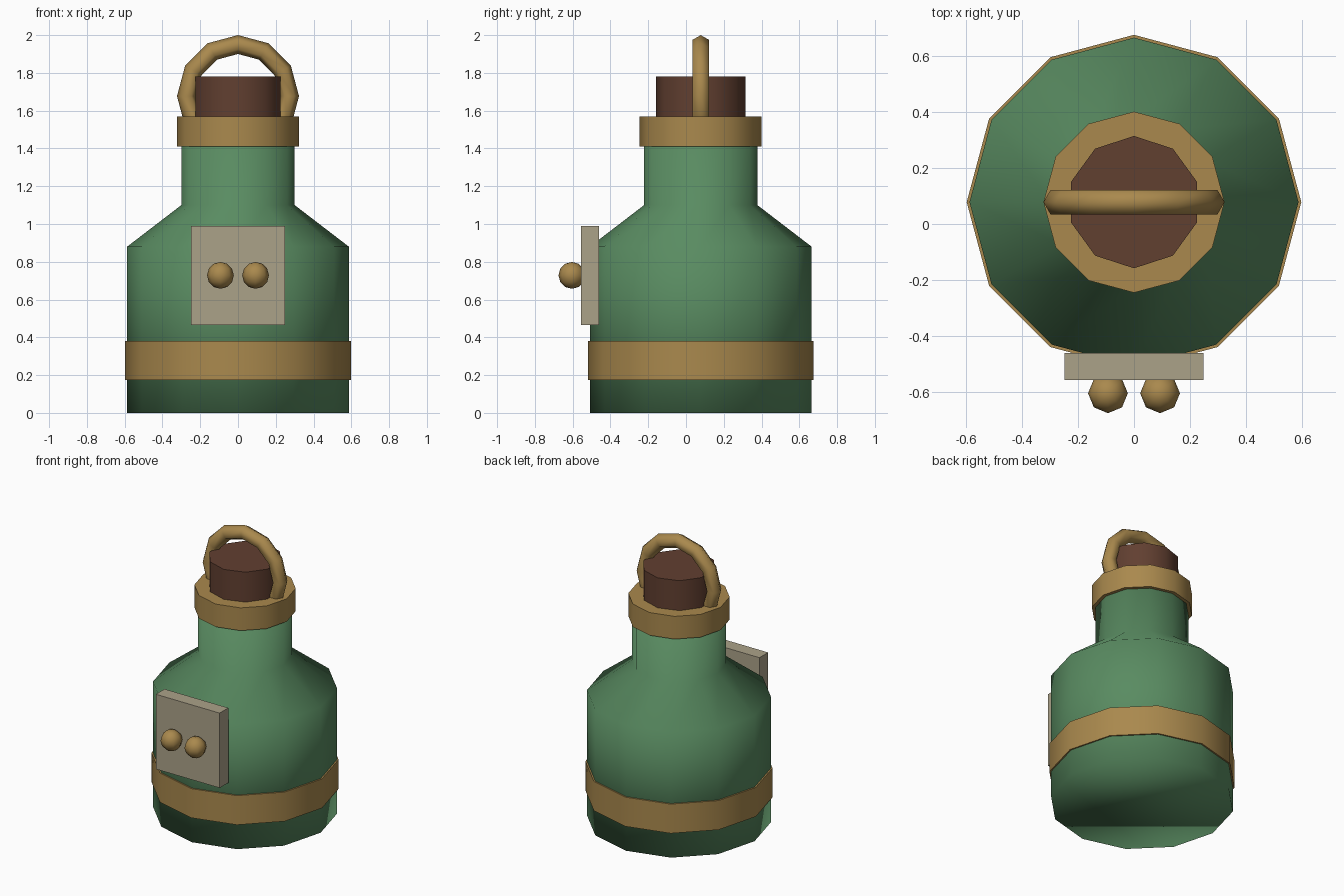
import bpy, bmesh, math

if "Cube" in bpy.data.objects:
    bpy.data.objects.remove(bpy.data.objects["Cube"])

CY = 0.078  # bottle axis offset in y


def material(name, rgb):
    m = bpy.data.materials.new(name)
    m.diffuse_color = (*rgb, 1)
    m.use_nodes = True
    m.node_tree.nodes["Principled BSDF"].inputs["Base Color"].default_value = m.diffuse_color
    return m


GLASS = material("green_glass", (0.10, 0.26, 0.12))
BRASS = material("brass", (0.40, 0.25, 0.075))
CORK = material("cork_brown", (0.12, 0.05, 0.03))
PAPER = material("label_beige", (0.41, 0.36, 0.25))


def finish(ob, name, mat, smooth=None):
    ob.name = name
    ob.data.materials.append(mat)
    if smooth:
        bpy.ops.object.shade_smooth_by_angle(angle=math.radians(smooth))
    return ob


def cylinder(name, sides, radius, z0, z1, mat):
    bpy.ops.mesh.primitive_cylinder_add(vertices=sides, radius=radius, depth=z1 - z0,
                                        location=(0, CY, (z0 + z1) / 2))
    return finish(bpy.context.object, name, mat, 40)


# bottle: a lathed 12-sided profile, smooth all over
profile = [(0.587, 0), (0.587, 0.88), (0.30, 1.10), (0.30, 1.50)]
bm = bmesh.new()
rings = [[bm.verts.new((r * math.cos(i * math.tau / 12), r * math.sin(i * math.tau / 12), z))
          for i in range(12)] for r, z in profile]
for a, b in zip(rings, rings[1:]):
    for i in range(12):
        j = (i + 1) % 12
        bm.faces.new((a[i], a[j], b[j], b[i]))
bm.faces.new(rings[0][::-1])
bm.faces.new(rings[-1])
for f in bm.faces:
    f.smooth = True
mesh = bpy.data.meshes.new("bottle_body")
bm.to_mesh(mesh)
bm.free()
bottle = bpy.data.objects.new("bottle_body", mesh)
bottle.location.y = CY
bpy.context.collection.objects.link(bottle)
mesh.materials.append(GLASS)

# brass bands and stopper
cylinder("lower_band", 12, 0.597, 0.175, 0.38, BRASS)
cylinder("neck_ring", 12, 0.323, 1.41, 1.57, BRASS)
cylinder("stopper", 10, 0.236, 1.46, 1.78, CORK)

# carrying ring, its lower half sunk in the neck
bpy.ops.mesh.primitive_torus_add(major_segments=12, minor_segments=6, major_radius=0.273,
                                 minor_radius=0.05, location=(0, CY, 1.677),
                                 rotation=(math.pi / 2, 0, 0))
finish(bpy.context.object, "handle", BRASS, 75)

# label plate on the front
bpy.ops.mesh.primitive_cube_add(size=1, location=(0, -0.509, 0.728))
plate = bpy.context.object
plate.scale = (0.495, 0.096, 0.525)
finish(plate, "label_plate", PAPER)

# two studs on the plate
for side, x in (("left", -0.093), ("right", 0.093)):
    bpy.ops.mesh.primitive_uv_sphere_add(segments=8, ring_count=6, radius=0.071,
                                         location=(x, -0.604, 0.728))
    finish(bpy.context.object, side + "_stud", BRASS, 75)
